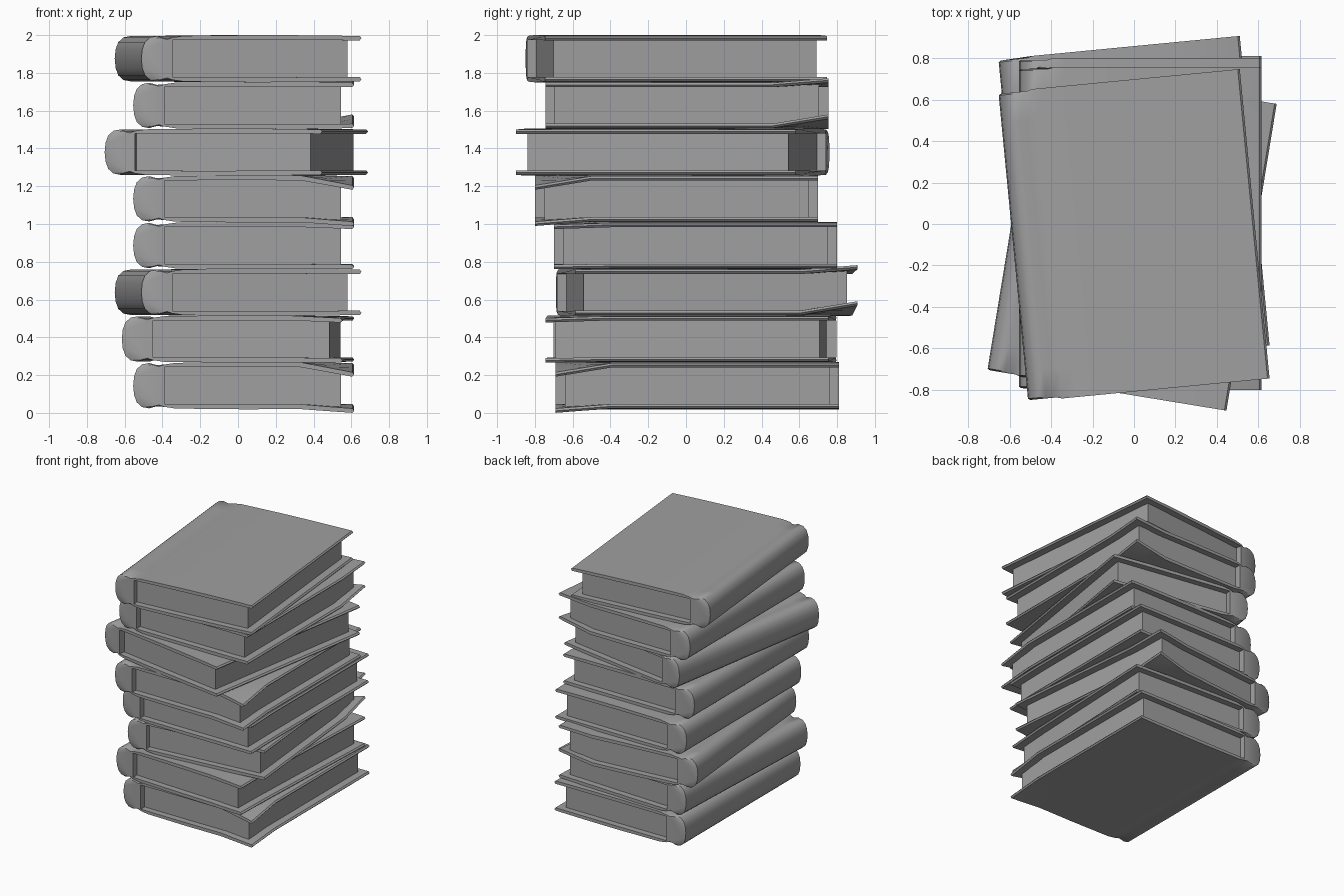
import bpy, bmesh, math
from mathutils import Matrix

if "Cube" in bpy.data.objects:
    bpy.data.objects.remove(bpy.data.objects["Cube"], do_unlink=True)

GREY = (0.35, 0.35, 0.35, 1.0)
grey = bpy.data.materials.new("plain_grey")
grey.use_nodes = True
grey.diffuse_color = GREY
grey.node_tree.nodes["Principled BSDF"].inputs["Base Color"].default_value = GREY


def ramp(value, start, length):
    t = max(0.0, min(1.0, (value - start) / length))
    return t


def mirrored(half):
    """Close a half outline by mirroring it below the middle plane."""
    return half + [(x, -z) for x, z in reversed(half) if z > 0]


# Cover outline: rounded spine, hinge groove, board, and the inner wall
COVER = mirrored([
    (-.585, 0), (-.58, .05), (-.566, .088), (-.538, .113), (-.5, .12),
    (-.46, .109), (-.42, .112), (-.36, .121), (0, .125), (.3, .124), (.45, .122),
    (.575, .12), (.585, .109), (.575, .097), (.45, .098), (.3, .098), (0, .099),
    (-.42, .098)])
PAGES = mirrored([(-.43, .101), (0, .101), (.3, .101), (.45, .101), (.515, .101)])


def loft(name, outline, length, bend, place, round_spine):
    """Sweep an outline along y, bending the loose front corner of the boards."""
    bm = bmesh.new()
    half = length / 2
    stations = [-half, -half + .015, -.6, -.45, 0, .45, .6, half - .015, half]
    rings = []
    for i, y in enumerate(stations):
        ring = []
        at_end = i in (0, len(stations) - 1)
        for x, z in outline:
            px, py, pz = x, y, z
            if round_spine and at_end and x < -.44:
                # Soften the two ends of the spine
                px, pz, py = x + .012, z * .93, y * .99
            corner = ramp(x, .3, .28) * ramp(-y, .45, .3)
            pz -= corner * bend * (.05 if z > 0 else .024)
            ring.append(bm.verts.new((px, py, pz)))
        rings.append(ring)
    n = len(outline)
    for a, b in zip(rings, rings[1:]):
        for k in range(n):
            j = (k + 1) % n
            bm.faces.new((a[k], a[j], b[j], b[k]))
    bm.faces.new(rings[0])
    bm.faces.new(rings[-1])
    bmesh.ops.recalc_face_normals(bm, faces=bm.faces)
    mesh = bpy.data.meshes.new(name)
    bm.to_mesh(mesh)
    bm.free()
    mesh.materials.append(grey)
    obj = bpy.data.objects.new(name, mesh)
    obj.matrix_world = place
    bpy.context.collection.objects.link(obj)
    return obj


# Each book from the bottom up: x, y, turn in degrees, turned over, corner bend
BOOKS = [
    (.03, .06, 0, False, 1),
    (0, .03, -2.4, False, .2),
    (0, .105, 5.5, True, 1),
    (.03, .05, 0, False, .2),
    (.03, -.05, 0, False, 1),
    (-.01, -.066, -9.3, False, 0),
    (.03, .005, 0, True, 1),
    (0, -.055, 5.5, False, 0),
]

parts = []
for i, (x, y, turn, over, bend) in enumerate(BOOKS):
    place = (Matrix.Translation((x, y, .144 + .2473 * i))
             @ Matrix.Rotation(math.radians(turn), 4, 'Z')
             @ Matrix.Rotation(math.pi if over else 0, 4, 'X'))
    parts.append(loft(f"book_cover_{i + 1}", COVER, 1.5, bend, place, True))
    parts.append(loft(f"book_pages_{i + 1}", PAGES, 1.4, bend, place, False))

# Smooth spines and boards, keeping the edges crisp
bpy.ops.object.select_all(action='DESELECT')
for obj in parts:
    obj.select_set(True)
bpy.context.view_layer.objects.active = parts[0]
bpy.ops.object.shade_smooth_by_angle(angle=math.radians(35))
